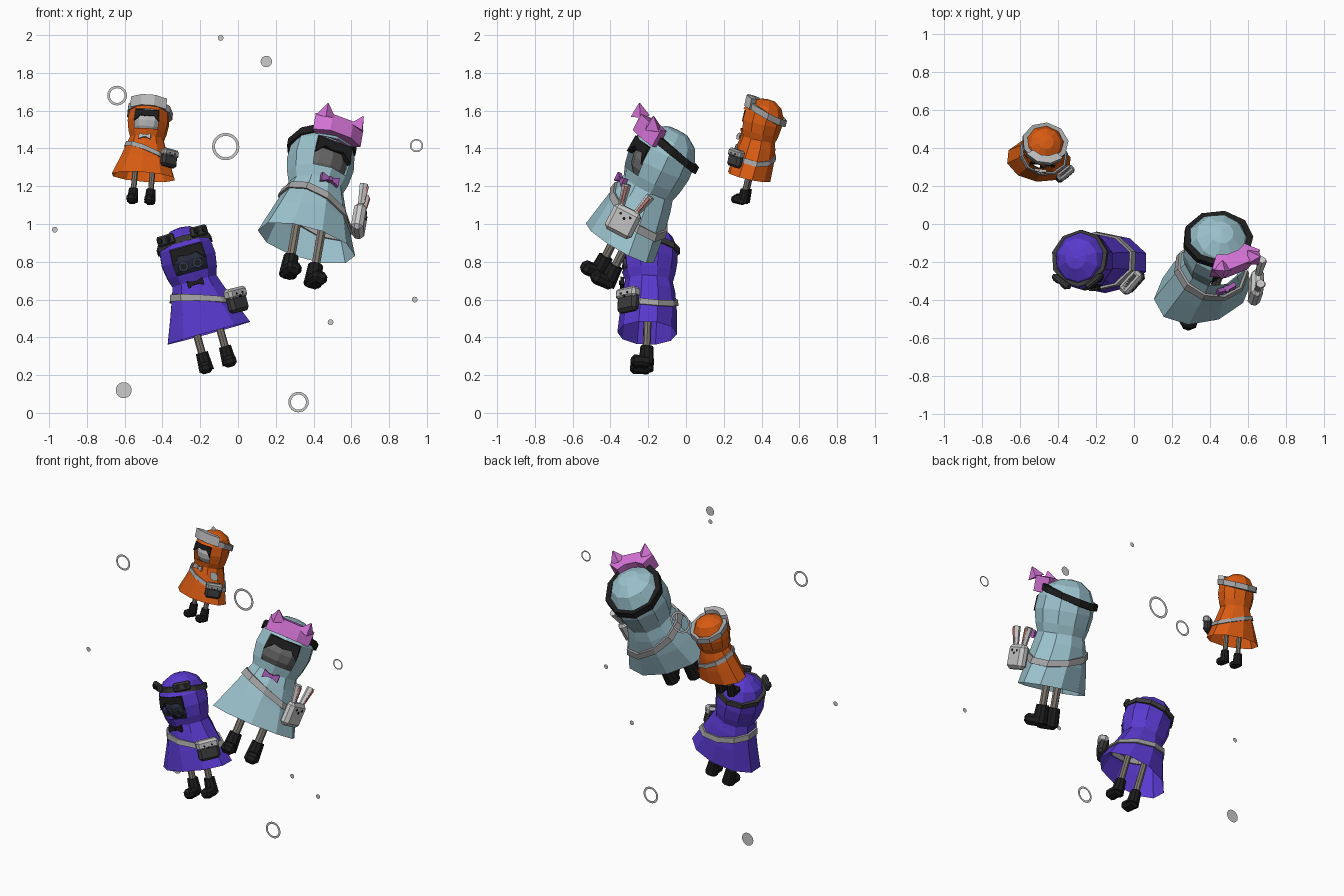
import bpy, bmesh
from math import sin, cos, pi, radians
from mathutils import Matrix, Vector

if "Cube" in bpy.data.objects:
    bpy.data.objects.remove(bpy.data.objects["Cube"])

mats = {}
M = Matrix()          # placement of the figure being built

def finish(name, bm, col=None):
    bmesh.ops.recalc_face_normals(bm, faces=bm.faces)
    me = bpy.data.meshes.new(name)
    bm.to_mesh(me)
    bm.free()
    ob = bpy.data.objects.new(name, me)
    bpy.context.collection.objects.link(ob)
    ob.matrix_world = M
    if col:
        if col not in mats:
            mats[col] = bpy.data.materials.new("colour_%d" % len(mats))
            mats[col].diffuse_color = (*col, 1)
        me.materials.append(mats[col])

def box(name, c, size, col=None, rz=0, bevel=0.0):
    bm = bmesh.new()
    m = Matrix.Translation(c) @ Matrix.Rotation(rz, 4, 'Z') @ Matrix.Diagonal((*size, 1))
    bmesh.ops.create_cube(bm, size=1, matrix=m)
    if bevel:
        bmesh.ops.bevel(bm, geom=bm.edges[:], offset=bevel, segments=1, affect='EDGES')
    finish(name, bm, col)

def cone(name, a, b, r1, r2, n, col=None):
    a, b = Vector(a), Vector(b)
    bm = bmesh.new()
    rot = (b - a).to_track_quat('Z', 'Y').to_matrix().to_4x4()
    bmesh.ops.create_cone(bm, cap_ends=True, segments=n, radius1=r1, radius2=r2, depth=(b - a).length,
                          matrix=Matrix.Translation((a + b) / 2) @ rot)
    finish(name, bm, col)

def prism(name, pts, y0, y1, col=None):
    bm = bmesh.new()
    a, b = [[bm.verts.new((x, y, z)) for x, z in pts] for y in (y0, y1)]
    bm.faces.new(a)
    bm.faces.new(b)
    for i in range(len(pts)):
        j = (i + 1) % len(pts)
        bm.faces.new((a[i], a[j], b[j], b[i]))
    finish(name, bm, col)

# cloak and hood profile: height, half width, half depth, y centre
PROFILE = [(.26, .30, .20, .01), (.42, .235, .19, .015), (.55, .185, .175, .015), (.62, .16, .16, .012),
           (.68, .18, .18, .008), (.77, .195, .195, .005), (.86, .185, .19, .005), (.94, .14, .145, .012), (.985, .07, .07, .018)]
N = 10

def section(z):
    for p, q in zip(PROFILE, PROFILE[1:]):
        if z <= q[0]:
            t = max(0, (z - p[0]) / (q[0] - p[0]))
            return [p[i] + t * (q[i] - p[i]) for i in (1, 2, 3)]
    return PROFILE[-1][1:]

def cloak(col):
    bm = bmesh.new()
    rings = []
    for z, rx, ry, cy in PROFILE:
        rings.append([bm.verts.new((rx * sin(2 * pi * k / N), cy - ry * cos(2 * pi * k / N), z)) for k in range(N)])
    for i in range(len(rings) - 1):
        for k in range(N):
            if i in (4, 5) and k in (0, N - 1):      # face opening
                continue
            j = (k + 1) % N
            bm.faces.new((rings[i][k], rings[i][j], rings[i + 1][j], rings[i + 1][k]))
    top = bm.verts.new((0, .02, .995))
    for k in range(N):
        bm.faces.new((rings[-1][k], rings[-1][(k + 1) % N], top))
    finish("hooded_cloak", bm, col)

def band(name, z0, sx, sy, h, t, col=None, arc=None, follow=False):
    """Strip wrapped round the cloak in a tilted plane, whole or over an arc of degrees."""
    angs = arc or [360 * k / N for k in range(N)]
    bm = bmesh.new()
    rows = []
    for a in map(radians, angs):
        z = z0
        for _ in range(25):
            rx, ry, cy = section(z)
            z = .5 * z + .5 * (z0 + sx * rx * sin(a) + sy * (cy - ry * cos(a)))
        row = []
        for dz, off in ((-h / 2, -.01), (-h / 2, t), (h / 2, t), (h / 2, -.01)):
            rx, ry, cy = section(z + dz if follow else z)
            row.append(bm.verts.new(((rx + off) * sin(a), cy - (ry + off) * cos(a), z + dz)))
        rows.append(row)
    pairs = list(zip(rows, rows[1:]))
    if arc:
        bm.faces.new(rows[0])
        bm.faces.new(rows[-1])
    else:
        pairs.append((rows[-1], rows[0]))
    for p, q in pairs:
        for i in range(4):
            bm.faces.new((p[i], q[i], q[(i + 1) % 4], p[(i + 1) % 4]))
    finish(name, bm, col)

BLACK, DARK, GREY, LIGHT = (.012, .012, .012), (.045, .045, .045), (.36, .36, .36), (.5, .5, .5)
PINK, LEG, NAVY = (.65, .17, .66), (.22, .19, .165), (.02, .025, .045)

def figure(foot, up, face, scale, col, skin, bow):
    global M
    u = Vector(up).normalized()
    y = -(Vector(face) - u * Vector(face).dot(u)).normalized()
    x = y.cross(u)
    M = Matrix.Translation(foot) @ Matrix((x, y, u)).transposed().to_4x4() @ Matrix.Scale(scale, 4)
    cloak(col)
    # head and fringe inside the hood
    bm = bmesh.new()
    bmesh.ops.create_uvsphere(bm, u_segments=12, v_segments=8, radius=1,
                              matrix=Matrix.Translation((0, 0, .76)) @ Matrix.Diagonal((.15, .155, .14, 1)))
    finish("head", bm, skin)
    prism("hair_fringe", [(-.115, .75), (-.06, .805), (0, .795), (.06, .805), (.115, .75), (.105, .855), (-.105, .855)],
          -.16, -.12, BLACK)
    # legs, boots and bow, mirrored
    for s in (-1, 1):
        cone("leg", (s * .08, .01, .08), (s * .08, .01, .45), .026, .026, 8, LEG)
        cone("boot_shaft", (s * .08, .01, .02), (s * .08, .01, .145), .052, .043, 10, BLACK)
        box("boot_foot", (s * .083, -.025, .04), (.092, .14, .075), BLACK, bevel=.022)
        prism("bow_wing", [(0, .60), (s * .055, .575), (s * .055, .63), (0, .61)], -.18, -.155, bow)
    box("bow_knot", (0, -.17, .604), (.022, .035, .024), bow)
    band("shoulder_strap", .49, -.34, -.06, .044, .014, GREY, follow=True)

def bag(az, body, flap=None, c=(.235, -.125, .42)):
    """Bag on the hip; returns a function giving points on it (across, outward, up)."""
    c, a = Vector(c), radians(az)
    at = lambda s, o, h: c + Vector((cos(a) * s + sin(a) * o, sin(a) * s - cos(a) * o, h))
    box("bag", c, (.17, .07, .165), body, a, .022)
    if flap:
        box("bag_flap", at(0, .006, .045), (.178, .078, .075), flap, a, .018)
    front = .049 if flap else .038
    for s in (-.03, .03):
        cone("bag_eye", at(s, .03, .04), at(s, front, .04), .008, .008, 8, BLACK)
    cone("bag_nose", at(0, .03, .022), at(0, front, .022), .009, .009, 6, BLACK)
    return at

# large pale blue figure with eared cap and rabbit bag
figure((.33, -.465, .69), (.14, .41, .81), (.37, -.93, 0), .925, (.33, .54, .61), (.13, .13, .13), (.36, .1, .42))
band("head_band", .885, 0, -.28, .045, .026, BLACK)
band("cap", .9, 0, -.28, .105, .085, PINK, arc=[-42, -17, 17, 42])
for s in (-1, 1):
    cone("cap_ear", (s * .1, -.19, .97), (s * .115, -.225, 1.035), .055, .004, 4, PINK)
at = bag(60, (.75, .75, .75), c=(.23, -.155, .425))
for s in (-.045, .045):
    cone("bag_ear", at(s, 0, .06), at(s * 1.7, 0, .2), .018, .026, 6, (.7, .7, .7))
    cone("bag_ear_inner", at(s * 1.15, .012, .09), at(s * 1.65, .016, .19), .01, .016, 6, (.6, .25, .23))

# violet figure with goggles
figure((-.1, -.22, .225), (-.266, .03, .964), (.02, -1, 0), .79, (.1, .042, .62), NAVY, BLACK)
band("goggle_strap", .88, 0, -.22, .04, .018, DARK)
for s in (-1, 1):
    a = radians(38 * s)
    out = Vector((sin(a), -cos(a), .15))
    p = Vector((0, .015, .905)) + out * .185
    box("goggle_frame", p, (.14, .04, .07), DARK, a, .012)
    side = Vector((cos(a), sin(a), 0))
    for k in (-.033, .033):
        q = p + side * k
        cone("goggle_lens", q, q + out * .028, .02, .02, 8, BLACK)
    q = Vector((s * .048, -.14, .73))
    cone("face_lens", q, q + Vector((0, -.025, 0)), .034, .034, 12, (.035, .045, .08))
    cone("face_lens_centre", q, q + Vector((0, -.03, 0)), .022, .022, 12, BLACK)
bag(46, DARK, LIGHT)

# small orange figure with visor
figure((-.515, .295, 1.105), (.09, .225, .97), (-.12, -1, 0), .578, (.69, .105, .006), (.45, .45, .45), LIGHT)
band("visor_band", .88, 0, -.34, .06, .035, GREY)
band("visor_front", .905, 0, -.32, .1, .06, LIGHT, arc=[-54, -18, 18, 54])
bag(46, DARK, GREY)

# floating flat rings and spots: x, y, z, outer radius, inner radius
M = Matrix()
for x, y, z, r, ri in [(-.64, -.304, 1.68, .052, .039), (-.065, .153, 1.41, .072, .057), (.945, -.29, 1.415, .035, .027),
                       (.32, -.084, .057, .054, .04), (-.092, -.127, 1.985, .015, 0), (.15, -.47, 1.86, .03, 0),
                       (-.97, -.2, .97, .015, 0), (.935, -.487, .6, .015, 0), (.49, -.125, .48, .015, 0),
                       (-.605, .21, .12, .042, 0)]:
    bm = bmesh.new()
    n = 32
    loop = lambda q: [bm.verts.new((x + q * cos(2 * pi * k / n), y, z + q * sin(2 * pi * k / n))) for k in range(n)]
    o = loop(r)
    if ri:
        i = loop(ri)
        for k in range(n):
            j = (k + 1) % n
            bm.faces.new((o[k], o[j], i[j], i[k]))
    else:
        bm.faces.new(o)
    finish("floating_ring" if ri else "floating_spot", bm)

for m in bpy.data.materials:
    if m.users and not m.is_grease_pencil:
        m.use_nodes = True
        m.node_tree.nodes["Principled BSDF"].inputs["Base Color"].default_value = m.diffuse_color
